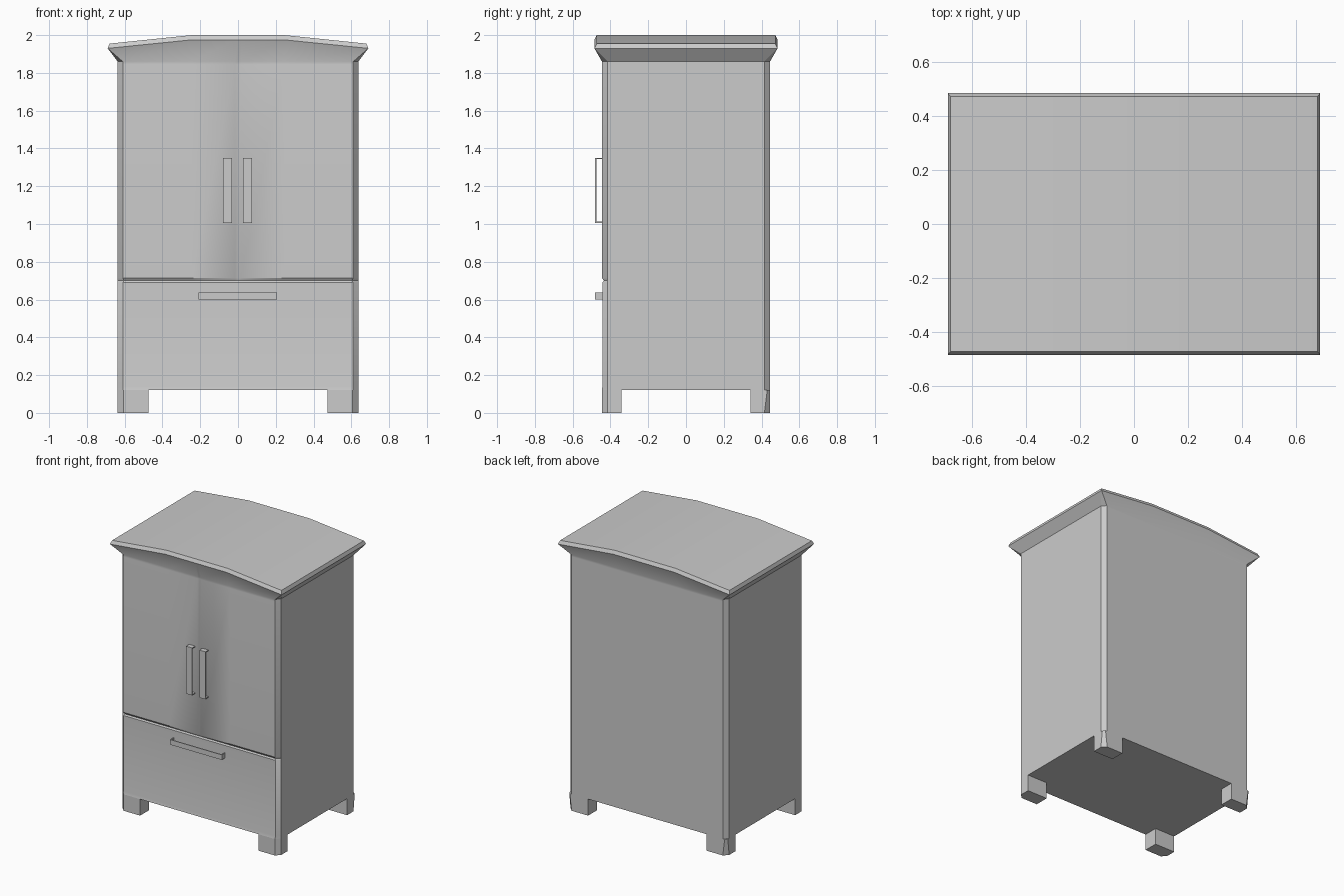
import bpy, bmesh, math

if "Cube" in bpy.data.objects:
    bpy.data.objects.remove(bpy.data.objects["Cube"])

W, D = 0.637, 0.445          # half width and half depth of the cabinet
CX, CY = 0.61, 0.415         # where the corner chamfers start
ARCH = 0.245                 # kink of the arched top


def finish(name, bm, smooth=False):
    bmesh.ops.remove_doubles(bm, verts=bm.verts, dist=1e-5)
    bmesh.ops.recalc_face_normals(bm, faces=bm.faces)
    mesh = bpy.data.meshes.new(name)
    bm.to_mesh(mesh)
    bm.free()
    obj = bpy.data.objects.new(name, mesh)
    bpy.context.collection.objects.link(obj)
    if smooth:
        bpy.ops.object.select_all(action='DESELECT')
        obj.select_set(True)
        bpy.context.view_layer.objects.active = obj
        bpy.ops.object.shade_smooth_by_angle(angle=math.radians(30))
    return obj


def loft(rings, bottom=True, top=True):
    """Skin a stack of equal-length closed rings."""
    bm = bmesh.new()
    rows = [[bm.verts.new(p) for p in r] for r in rings]
    n = len(rows[0])
    for a, b in zip(rows, rows[1:]):
        for i in range(n):
            j = (i + 1) % n
            bm.faces.new((a[i], a[j], b[j], b[i]))
    if bottom:
        bm.faces.new(rows[0])
    if top:
        bm.faces.new(rows[-1])
    return bm


# Cabinet body: rings with a door gap, a drawer gap and a flared top
def body_ring(z, front, gap=0.0, cx=CX):
    xs = (-cx, -ARCH, -0.015, 0, 0.015, ARCH, cx)
    pts = [(x, front + (gap if x == 0 else 0)) for x in xs]
    pts += [(W, -CY), (W, CY)]
    pts += [(x, D) for x in (CX, ARCH, -ARCH, -CX)]
    pts += [(-W, CY), (-W, -CY)]
    return [(x, y, z) for x, y in pts]


rings = [body_ring(0.12, -0.446), body_ring(0.14, -0.442),
         body_ring(0.69, -0.442), body_ring(0.70, -0.435, cx=0.603),
         body_ring(0.715, -0.446, 0.008), body_ring(1.845, -0.446, 0.008),
         body_ring(1.86, -0.445)]
flare = []
for x, y, z in rings[-1]:
    inner = abs(x) <= ARCH
    flare.append((x if inner else math.copysign(0.69, x),
                  math.copysign(0.485, y), 1.975 if inner else 1.93))
finish("cabinet_body", loft(rings + [flare], top=False), smooth=True)


# Arched crown slab with slightly tapered edges
def arch_line(x, y, z_end, z_mid):
    return [(-x, y, z_end), (-ARCH, y, z_mid), (ARCH, y, z_mid), (x, y, z_end)]


low = [arch_line(0.69, y, 1.93, 1.975) for y in (-0.485, 0.485)]
high = [arch_line(0.68, y, 1.955, 2.0) for y in (-0.473, 0.473)]
bm = loft([low[0] + low[1][::-1], high[0] + high[1][::-1]], False, False)
for front, back in (low, high):
    for i in range(3):
        quad = (front[i], front[i + 1], back[i + 1], back[i])
        bm.faces.new([bm.verts.new(p) for p in quad])
finish("crown", bm, smooth=True)


# Feet: blocks with a chamfered outer corner, tapered at the back
def foot_ring(sx, sy, z, c):
    pts = [(0.475, 0.342), (W, 0.342), (W, D - c), (W - c, D), (0.475, D)]
    return [(sx * x, sy * y, z) for x, y in pts]


for sx, side in ((-1, "left"), (1, "right")):
    for sy, end in ((-1, "front"), (1, "back")):
        top_cut = 0.03 if sy < 0 else 0.015
        finish(f"{end}_{side}_foot", loft([foot_ring(sx, sy, 0, 0.03),
                                           foot_ring(sx, sy, 0.12, top_cut)]))


# Handles: thin U-shaped straps standing off the front
def strap(name, a0, a1, w0, w1, vertical):
    t, out, wall = 0.007, -0.481, -0.44
    u = [(a0, wall), (a0, out), (a1, out), (a1, wall),
         (a1 - t, wall), (a1 - t, out + t), (a0 + t, out + t), (a0 + t, wall)]
    finish(name, loft([[(w, y, a) if vertical else (a, y, w) for a, y in u]
                       for w in (w0, w1)]))


strap("left_door_handle", 1.005, 1.35, -0.08, -0.032, True)
strap("right_door_handle", 1.005, 1.35, 0.026, 0.074, True)
strap("drawer_handle", -0.21, 0.207, 0.60, 0.637, False)
